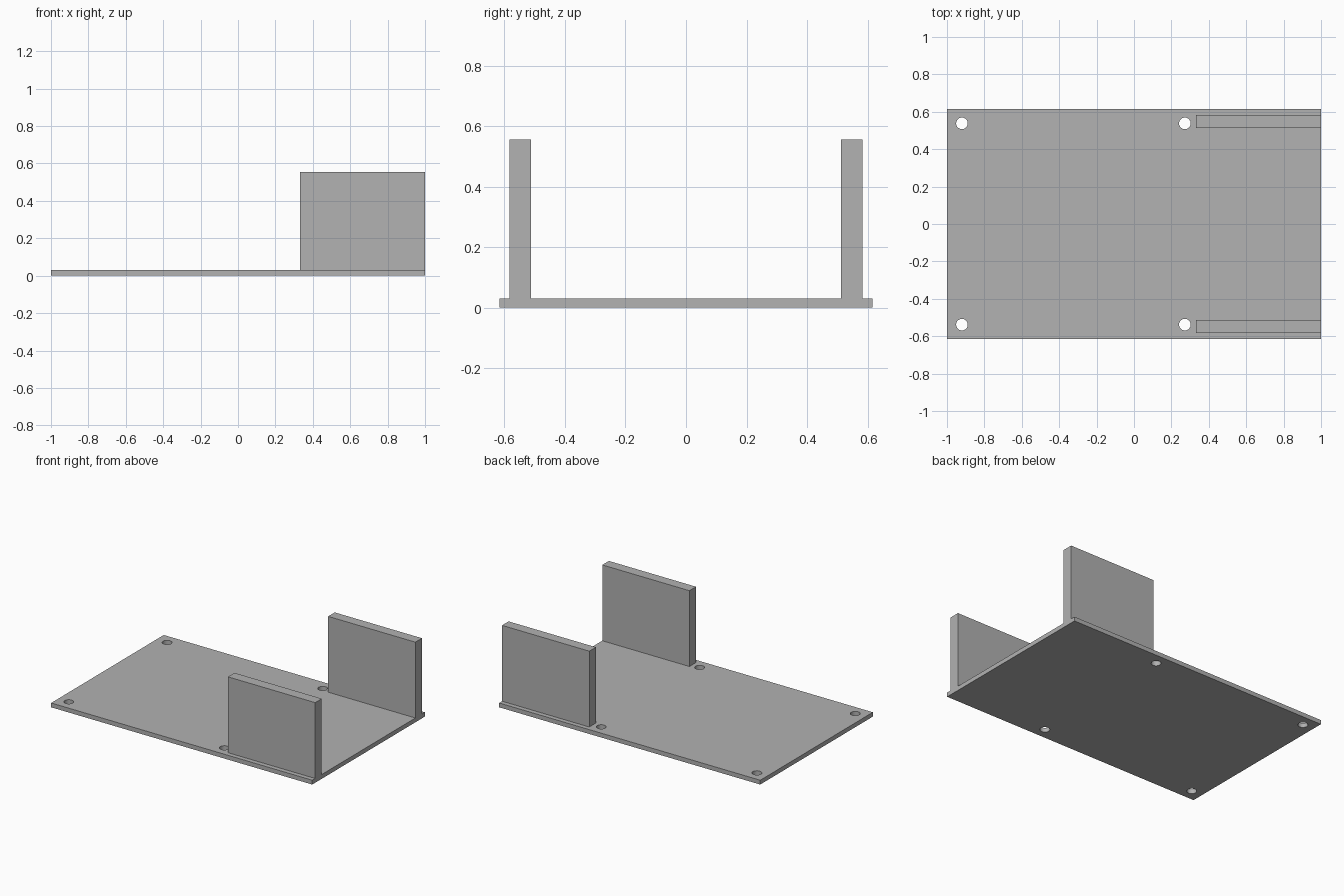
import bpy

cube = bpy.data.objects.get("Cube")
if cube:
    bpy.data.objects.remove(cube, do_unlink=True)

# Single plain grey
GREY = (0.445, 0.445, 0.445, 1)
grey = bpy.data.materials.new("grey")
grey.use_nodes = True
grey.diffuse_color = GREY
grey.node_tree.nodes["Principled BSDF"].inputs["Base Color"].default_value = GREY

HALF_X, HALF_Y = 1.0, 0.616
PLATE_TOP, WALL_TOP = 0.03, 0.555
WALL_START, WALL_Y, WALL_THICK = 0.332, 0.548, 0.072
HOLE_Y, HOLE_RADIUS = 0.538, 0.031


def box(name, low, high):
    centre = [(a + b) / 2 for a, b in zip(low, high)]
    size = [b - a for a, b in zip(low, high)]
    bpy.ops.mesh.primitive_cube_add(size=1, location=centre)
    obj = bpy.context.object
    obj.name = name
    obj.scale = size
    bpy.ops.object.transform_apply(location=False, rotation=False, scale=True)
    obj.data.materials.append(grey)
    return obj


# Base plate
plate = box("base_plate", (-HALF_X, -HALF_Y, 0), (HALF_X, HALF_Y, PLATE_TOP))

# Four screw holes through the plate
for x in (-0.92, 0.272):
    for side in (-1, 1):
        bpy.ops.mesh.primitive_cylinder_add(
            vertices=48, radius=HOLE_RADIUS, depth=0.2, location=(x, side * HOLE_Y, 0))
        cutter = bpy.context.object
        cutter.name = "hole_cutter"
        cutter.data.materials.append(grey)
        cut = plate.modifiers.new("screw_hole", "BOOLEAN")
        cut.operation = "DIFFERENCE"
        cut.solver = "EXACT"
        cut.object = cutter
        bpy.context.view_layer.objects.active = plate
        bpy.ops.object.modifier_apply(modifier=cut.name)
        bpy.data.objects.remove(cutter, do_unlink=True)

# Upright side walls standing on the plate
for name, side in (("front_wall", -1), ("back_wall", 1)):
    y = side * WALL_Y
    box(name, (WALL_START, y - WALL_THICK / 2, PLATE_TOP),
        (HALF_X, y + WALL_THICK / 2, WALL_TOP))

# Smooth hole walls, crisp edges
bpy.ops.object.select_all(action="DESELECT")
plate.select_set(True)
bpy.context.view_layer.objects.active = plate
bpy.ops.object.shade_smooth_by_angle()
